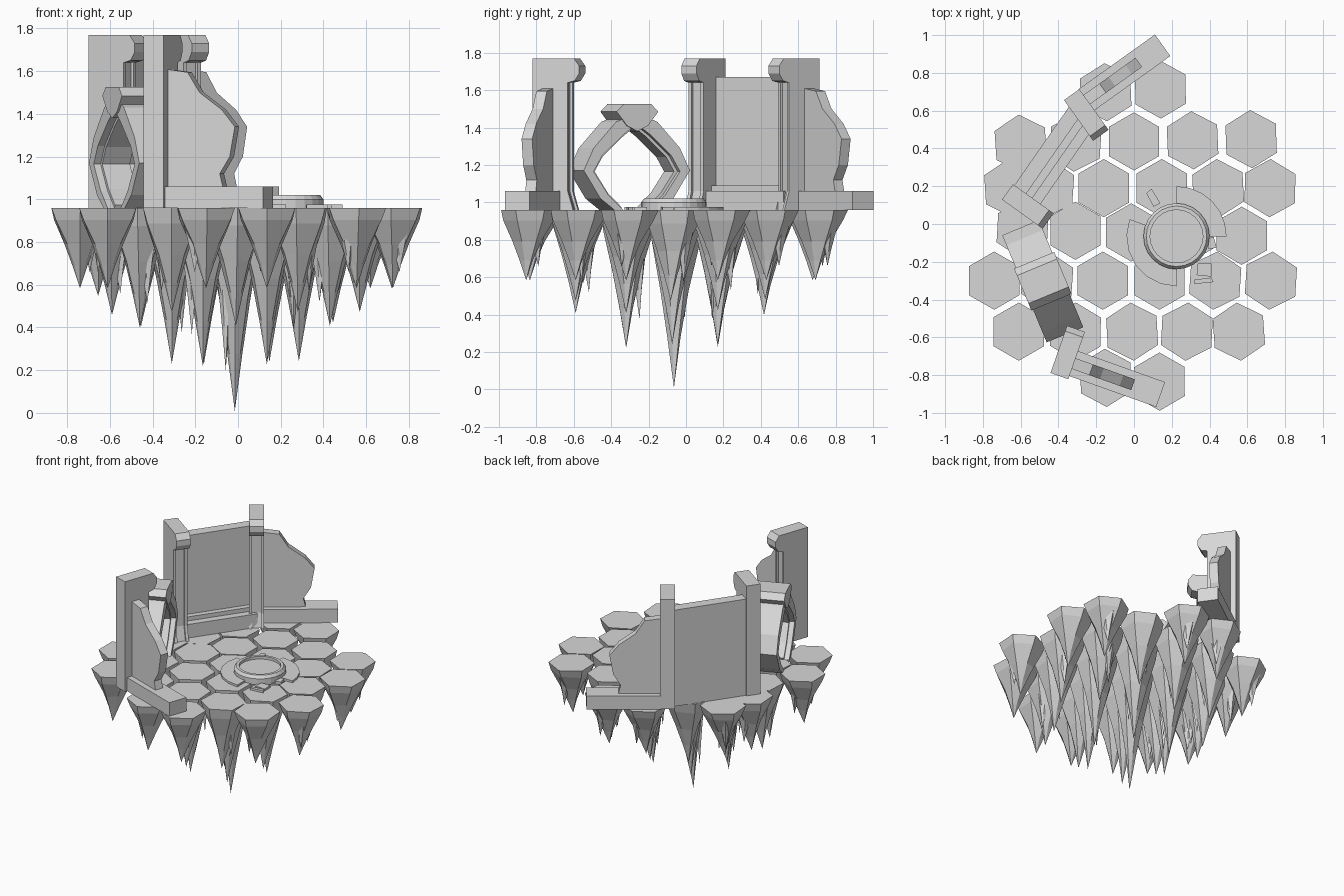
import bpy, bmesh, math, random
from mathutils import Vector

cube = bpy.data.objects.get("Cube")
if cube:
    bpy.data.objects.remove(cube, do_unlink=True)

random.seed(4)
FLOOR = 0.96

stone = bpy.data.materials.new("grey_stone")
stone.use_nodes = True
stone.diffuse_color = (0.68, 0.68, 0.68, 1)
stone.node_tree.nodes["Principled BSDF"].inputs["Base Color"].default_value = (0.68, 0.68, 0.68, 1)


def finish(name, bm):
    bmesh.ops.recalc_face_normals(bm, faces=bm.faces)
    mesh = bpy.data.meshes.new(name)
    bm.to_mesh(mesh)
    bm.free()
    mesh.materials.append(stone)
    obj = bpy.data.objects.new(name, mesh)
    bpy.context.collection.objects.link(obj)
    return obj


def extrude(name, loop, offset):
    """Solid from a flat loop pushed along an offset."""
    bm = bmesh.new()
    a = [bm.verts.new(p) for p in loop]
    b = [bm.verts.new(p + offset) for p in loop]
    bm.faces.new(a)
    bm.faces.new(b[::-1])
    for i in range(len(a)):
        j = (i + 1) % len(a)
        bm.faces.new((a[i], a[j], b[j], b[i]))
    return finish(name, bm)


def upright(name, outline, origin, axis, d0, d1):
    """Outline of (distance along axis, height), thickened sideways d0..d1."""
    o, u = Vector((*origin, 0)), Vector((*axis, 0)).normalized()
    side = Vector((-u.y, u.x, 0))
    loop = [o + u * s + side * d0 + Vector((0, 0, z)) for s, z in outline]
    return extrude(name, loop, side * (d1 - d0))


def block(name, u0, u1, z0, z1, *frame):
    return upright(name, [(u0, z0), (u1, z0), (u1, z1), (u0, z1)], *frame)


def plate(name, outline, z0, z1):
    return extrude(name, [Vector((x, y, z0)) for x, y in outline], Vector((0, 0, z1 - z0)))


def spike(bm, x, y, radius, top, tip, turn, lean):
    """Six-sided spike with a flat top, a curved taper and fluted sides."""
    rings = []
    for t, k in ((0, 1), (0.15, 0.88), (0.45, 0.5), (0.72, 0.23)):
        cx, cy, z = x + lean[0] * t, y + lean[1] * t, top + (tip - top) * t
        ring = []
        for i in range(6):
            a = turn + i * math.pi / 3
            r = radius * k * (1 + t * (0.2 if i % 2 else -0.25))
            ring.append(bm.verts.new((cx + r * math.sin(a), cy + r * math.cos(a), z)))
        rings.append(ring)
    end = bm.verts.new((x + lean[0], y + lean[1], tip))
    bm.faces.new(rings[0])
    for i in range(6):
        j = (i + 1) % 6
        for r, s in zip(rings, rings[1:]):
            bm.faces.new((r[i], r[j], s[j], s[i]))
        bm.faces.new((rings[-1][i], rings[-1][j], end))


# Hexagonal floor tiles with hanging rock spikes: row height, tilt, columns
rows = [
    (0.705, 0.05, (-0.15, 0.14)),
    (0.437, 0.02, (-0.60, -0.31, 0.0, 0.31, 0.62)),
    (0.19, 0, (-0.655, -0.455, -0.16, 0.147, 0.445, 0.72)),
    (-0.045, -0.03, (-0.59, -0.31, -0.015, 0.285, 0.57)),
    (-0.30, 0, (-0.74, -0.46, -0.165, 0.135, 0.43, 0.725)),
    (-0.57, 0, (-0.61, -0.31, -0.01, 0.28, 0.555)),
    (-0.825, -0.07, (-0.15, 0.135)),
]
for row_y, tilt, xs in rows:
    for x in xs:
        y = row_y + tilt * x
        dist = math.hypot(x + 0.02, y + 0.06)
        tip = FLOOR - 0.965 * max(0.39, 1 - 0.84 * dist)
        turn = random.uniform(-0.08, 0.08) if dist > 0.5 else 0
        bm = bmesh.new()
        spike(bm, x, y, 0.154, FLOOR, tip, turn, (0, -0.02))
        # A smaller splinter at the side of each spike
        a = random.uniform(0, 6.28)
        off = Vector((math.cos(a), math.sin(a))) * 0.045
        spike(bm, x + off.x, y + off.y, 0.075, FLOOR - 0.02,
              tip + (FLOOR - tip) * 0.2, a, off * 0.2)
        finish("floor_tile_spike", bm)

# Three hooked posts, each with a recessed inner face
shaft = [(0, 0.96), (0.23, 0.96), (0.2, 1.06), (0.2, 1.64), (0.24, 1.65),
         (0.265, 1.69), (0.265, 1.73), (0.235, 1.77), (0, 1.77)]
core = [(0, 0.96), (0.215, 0.96), (0.185, 1.06), (0.185, 1.64)] + shaft[4:]
posts = {"back": ((-0.33, 0.685), (0.58, -0.81)),
         "side": ((-0.67, 0.17), (0.81, -0.58)),
         "front": ((-0.395, -0.805), (0.33, 0.94))}
for name, frame in posts.items():
    upright(name + "_post_core", core, *frame, -0.03, 0.03)
    for s in (-1, 1):
        upright(name + "_post_edge", shaft, *frame, s * 0.03, s * 0.05)

# Broken end walls on low beams
broken = [(0, 1.04), (0, 1.61), (0.11, 1.595), (0.17, 1.5), (0.28, 1.42),
          (0.345, 1.34), (0.32, 1.2), (0.27, 1.12), (0.29, 1.04)]
for name, frame in {"back": ((-0.255, 0.655), (0.81, 0.58)),
                    "front": ((-0.33, -0.735), (0.94, -0.335))}.items():
    block(name + "_beam", 0, 0.5, FLOOR, 1.06, *frame, -0.07, 0.07)
    upright(name + "_broken_wall", broken, *frame, -0.03, 0.03)

# Whole wall between two posts, with a stepped plinth inside
wall = ((0, 0), (0.57, 0.82))
block("side_wall", -0.24, 0.33, FLOOR, 1.67, *wall, 0.56, 0.637)
block("side_wall_plinth", -0.22, 0.31, FLOOR, 1.06, *wall, 0.467, 0.6)
block("side_wall_step", -0.22, 0.31, 1.05, 1.09, *wall, 0.52, 0.6)

# Pointed round gateway with a keystone
gate = ((-0.483, -0.303), (0.383, -0.924))
outside = [(0.13, 0.96), (0.21, 1.02), (0.307, 1.17), (0.25, 1.29), (0.12, 1.43), (0, 1.48)]
inside = [(0, 1.42), (0.08, 1.36), (0.2, 1.25), (0.25, 1.165), (0.165, 1.04), (0.08, 0.96)]
lining = [(u * 0.92, 1.165 + (z - 1.165) * 0.93) for u, z in inside]
for s in (-1, 1):
    upright("gate_side", [(s * u, z) for u, z in outside + inside], *gate, -0.105, 0.105)
    upright("gate_lining", [(s * u, z) for u, z in inside[::-1] + lining], *gate, -0.07, 0.07)
key = [(0, 1.38), (0.06, 1.41), (0.12, 1.485), (0.08, 1.525)]
upright("gate_keystone", key + [(-u, z) for u, z in key[:0:-1]], *gate, -0.115, 0.115)

# Round dais: raised rim around a flat centre
cx, cy = 0.225, -0.065
bm = bmesh.new()
profile = [(0, 1.0), (0.14, 1.0), (0.14, 1.02), (0.16, 1.02), (0.175, 1.0), (0.175, 0.955)]
verts = [bm.verts.new((cx + r, cy, z)) for r, z in profile]
edges = [bm.edges.new(p) for p in zip(verts, verts[1:])]
bmesh.ops.spin(bm, geom=verts + edges, cent=(cx, cy, 0), axis=(0, 0, 1),
               angle=2 * math.pi, steps=24)
bmesh.ops.remove_doubles(bm, verts=bm.verts, dist=0.0005)
finish("dais", bm)

# Cracked paving around the dais
for a0, a1 in ((0, 90), (160, 270)):
    angles = [math.radians(a0 + (a1 - a0) * i / 6) for i in range(7)]
    ring = [(cx + r * math.cos(a), cy + r * math.sin(a))
            for r, seq in ((0.265, angles), (0.16, angles[::-1])) for a in seq]
    plate("dais_paving", ring, FLOOR - 0.005, 0.975)
for x, y, w, h, turn in ((0.10, 0.14, 0.04, 0.09, 0.5), (0.41, -0.10, 0.045, 0.06, 0.2),
                         (0.375, -0.24, 0.08, 0.07, -0.1), (0.37, -0.3, 0.1, 0.025, 0.1)):
    c, s = math.cos(turn), math.sin(turn)
    corners = [(i * w / 2, j * h / 2) for i, j in ((-1, -1), (1, -1), (0.8, 1), (-1, 0.8))]
    plate("paving_chip", [(x + p * c - q * s, y + p * s + q * c) for p, q in corners],
          FLOOR - 0.005, 0.975)
